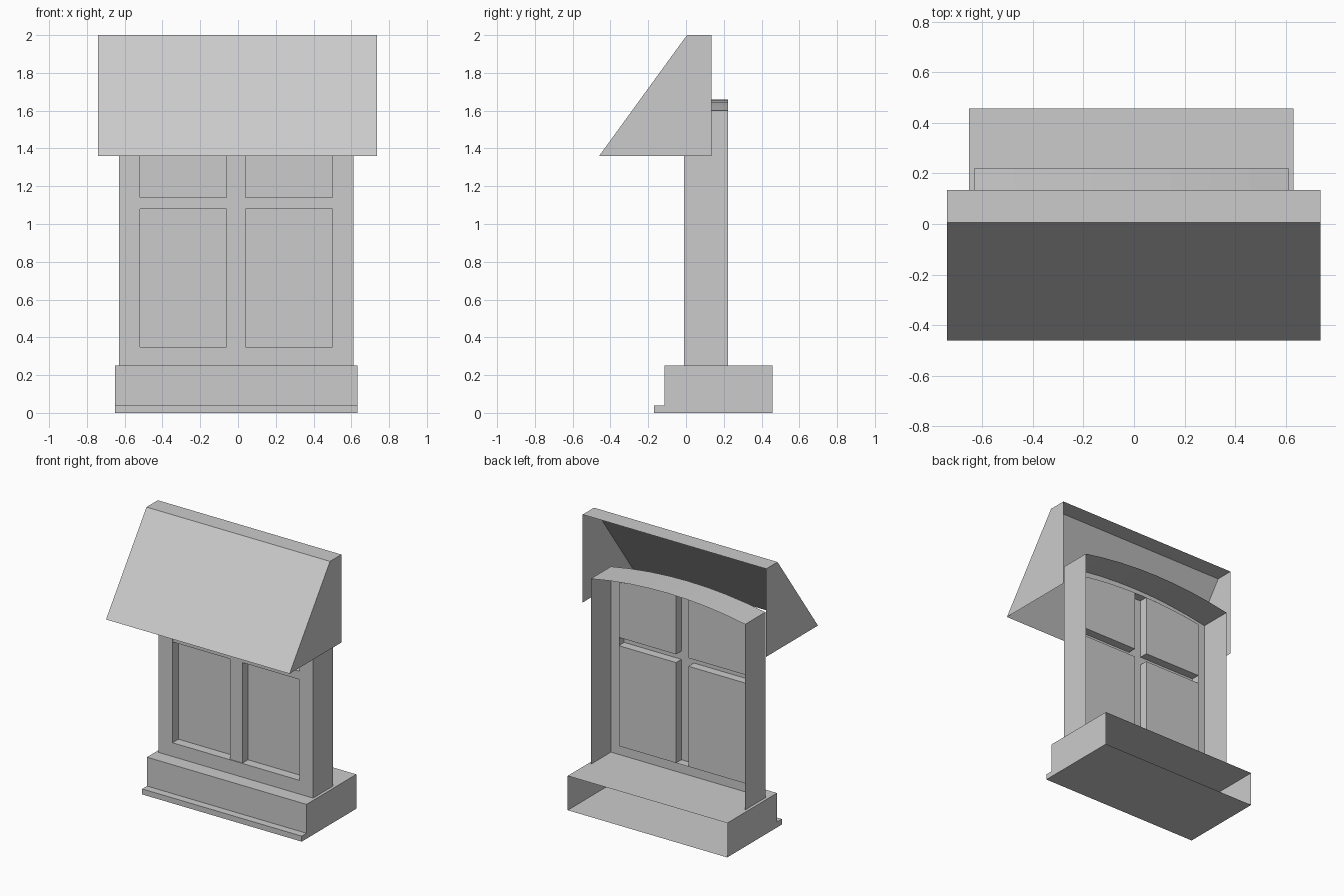
import bpy, bmesh

if "Cube" in bpy.data.objects:
    bpy.data.objects.remove(bpy.data.objects["Cube"])

CX = -0.01      # window centre line
SEG = 8         # segments in the arched head


def make_object(name, faces):
    """Build one mesh object from a list of polygons (point lists)."""
    bm = bmesh.new()
    for pts in faces:
        bm.faces.new([bm.verts.new(p) for p in pts])
    bmesh.ops.remove_doubles(bm, verts=bm.verts, dist=0.0005)
    bmesh.ops.recalc_face_normals(bm, faces=bm.faces)
    mesh = bpy.data.meshes.new(name)
    bm.to_mesh(mesh)
    bm.free()
    obj = bpy.data.objects.new(name, mesh)
    bpy.context.collection.objects.link(obj)
    return obj


def strips(a, b, closed=True):
    """Quads between two matching point loops."""
    n = len(a)
    return [[a[i], a[(i + 1) % n], b[(i + 1) % n], b[i]]
            for i in range(n if closed else n - 1)]


def extruded_profile(profile, x0, x1):
    """Open shell: profile in (y, z) swept along x, with end caps."""
    a = [(x0, y, z) for y, z in profile]
    b = [(x1, y, z) for y, z in profile]
    return strips(a, b, closed=False) + [a, b]


def arch(half, spring, rise, y, x0=-1.0, x1=1.0, n=SEG):
    """Points on a shallow arch; x0..x1 is the fraction of the half width."""
    pts = []
    for i in range(n + 1):
        t = x0 + (x1 - x0) * i / n
        pts.append((CX + half * t, y, spring + rise * (1 - t * t)))
    return pts


def arched_loop(half, bottom, spring, rise, y):
    """Bottom left, up over the arch, down to bottom right."""
    return ([(CX - half, y, bottom)] + arch(half, spring, rise, y)
            + [(CX + half, y, bottom)])


# Base box with front lip, open at the back
make_object("sill_base", extruded_profile(
    [(0.457, 0), (-0.17, 0), (-0.17, 0.04), (-0.115, 0.04),
     (-0.115, 0.25), (0.457, 0.25)], -0.652, 0.632))

# Sloped canopy, open at the back and underneath
make_object("canopy", extruded_profile(
    [(-0.46, 1.36), (0.005, 2.0), (0.135, 2.0), (0.135, 1.36)][:3],
    -0.74, 0.737)[:2] + [
    [(x, -0.46, 1.36), (x, 0.005, 2.0), (x, 0.135, 2.0), (x, 0.135, 1.36)]
    for x in (-0.74, 0.737)])

# Arched window surround: outer shell, front ring and inner reveal
OUT, INN, PANE_Y = 0.621, 0.51, 0.058
outer_back = arched_loop(OUT, 0.25, 1.60, 0.06, 0.222)
outer_front = arched_loop(OUT, 0.25, 1.60, 0.06, -0.01)
inner_front = arched_loop(INN, 0.35, 1.54, 0.04, -0.01)
inner_back = arched_loop(INN, 0.35, 1.54, 0.04, PANE_Y)
make_object("window_surround",
            strips(outer_back, outer_front, closed=False)
            + strips(outer_front, inner_front)
            + strips(inner_front, inner_back))

# Cross-shaped glazing bars, hollow behind
B, Z0, Z1, ZT = 0.05, 1.08, 1.14, 1.579
outline = [(-B, 0.35), (B, 0.35), (B, Z0), (INN, Z0), (INN, Z1), (B, Z1),
           (B, ZT), (-B, ZT), (-B, Z1), (-INN, Z1), (-INN, Z0), (-B, Z0)]
front = [(CX + x, -0.004, z) for x, z in outline]
back = [(CX + x, PANE_Y, z) for x, z in outline]
make_object("glazing_bars", [front] + strips(front, back))

# Four panes, mirrored about the centre line
for side, label in ((-1, "left"), (1, "right")):
    xa, xb = CX + side * B, CX + side * INN
    make_object("lower_pane_" + label, [[
        (xa, PANE_Y, 0.35), (xb, PANE_Y, 0.35),
        (xb, PANE_Y, Z0), (xa, PANE_Y, Z0)][::side]])
    head = arch(INN, 1.54, 0.04, PANE_Y, side, side * B / INN, SEG // 2)
    make_object("upper_pane_" + label, [[
        (xa, PANE_Y, Z1), (xb, PANE_Y, Z1), *head][::side]])
